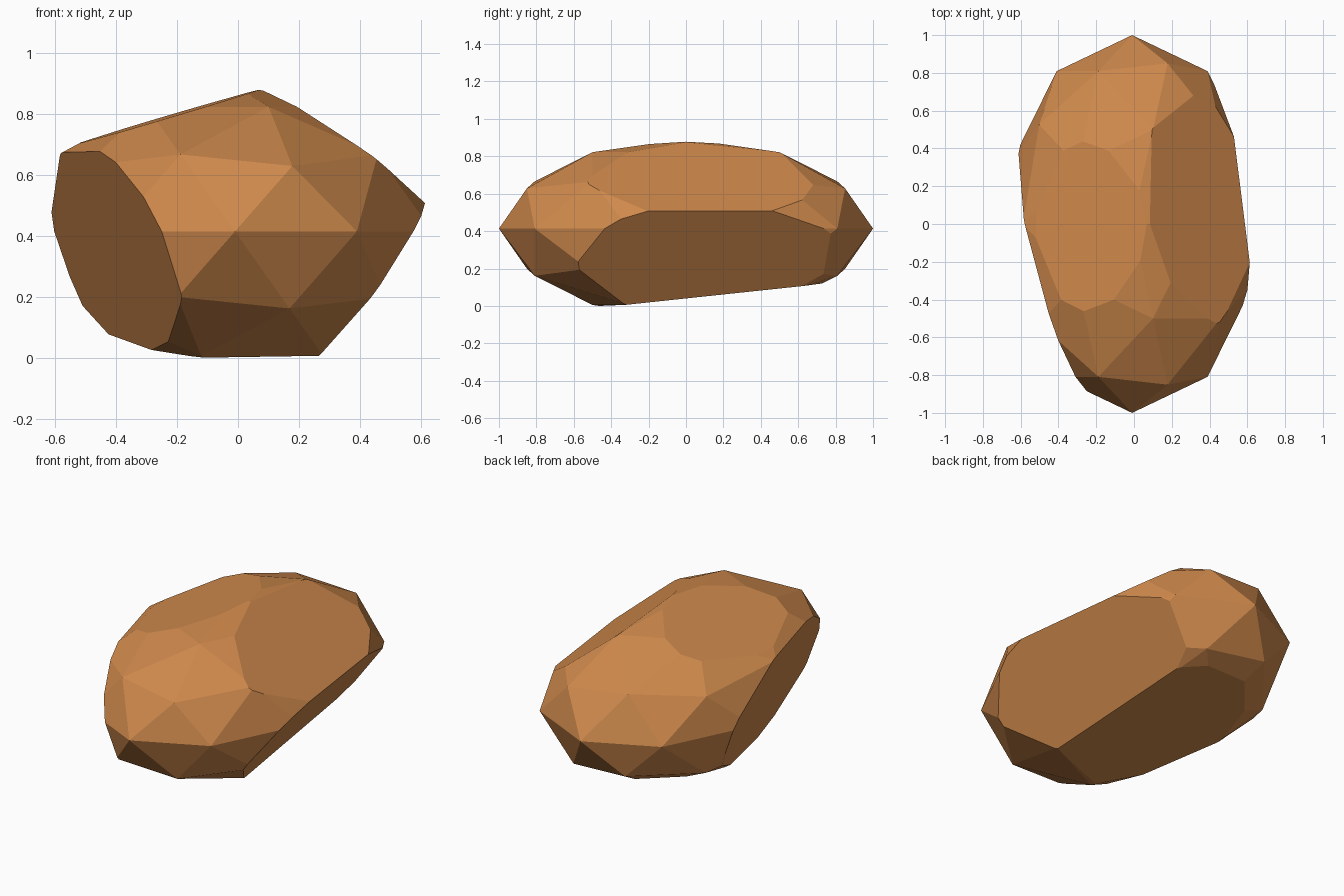
import bpy, bmesh
from mathutils import Vector, Matrix

if "Cube" in bpy.data.objects:
    bpy.data.objects.remove(bpy.data.objects["Cube"])

# Rock body: a stretched low-poly icosphere
bm = bmesh.new()
bmesh.ops.create_icosphere(
    bm, subdivisions=2, radius=1.0,
    matrix=Matrix.Translation((-0.01, 0, 0.415)) @ Matrix.Diagonal((0.68, 1.0, 0.48, 1.0)))

# Chipped facets: (point on the facet, outward direction)
cuts = [
    ((0.08, 0, 0.879), (0.73, 0.088, 1)),               # upper right
    ((0.07, 0, 0.88), (-0.297, -0.01, 1)),              # upper left
    ((-0.25, -0.885, 0.415), (-1, -0.27, -0.3465)),     # left
    ((0.61, -0.2, 0.505), (1, 0.1276, -0.7225)),        # lower right
    ((0.265, -0.315, 0.008), (-0.024, 0.105, -1)),      # underside
]
for point, normal in cuts:
    cut = bmesh.ops.bisect_plane(
        bm, geom=bm.verts[:] + bm.edges[:] + bm.faces[:], dist=1e-5,
        plane_co=point, plane_no=Vector(normal).normalized(), clear_outer=True)
    rim = [e for e in bm.edges if e.is_boundary]
    bmesh.ops.edgenet_fill(bm, edges=rim)

bmesh.ops.recalc_face_normals(bm, faces=bm.faces[:])

# Stand the rock on the ground
low = min(v.co.z for v in bm.verts)
bmesh.ops.translate(bm, verts=bm.verts[:], vec=(0, 0, -low))

mesh = bpy.data.meshes.new("rock")
bm.to_mesh(mesh)
bm.free()

stone = bpy.data.materials.new("orange brown stone")
stone.diffuse_color = (0.62, 0.25, 0.072, 1)
stone.use_nodes = True
stone.node_tree.nodes["Principled BSDF"].inputs["Base Color"].default_value = stone.diffuse_color
mesh.materials.append(stone)
rock = bpy.data.objects.new("rock", mesh)
bpy.context.collection.objects.link(rock)
